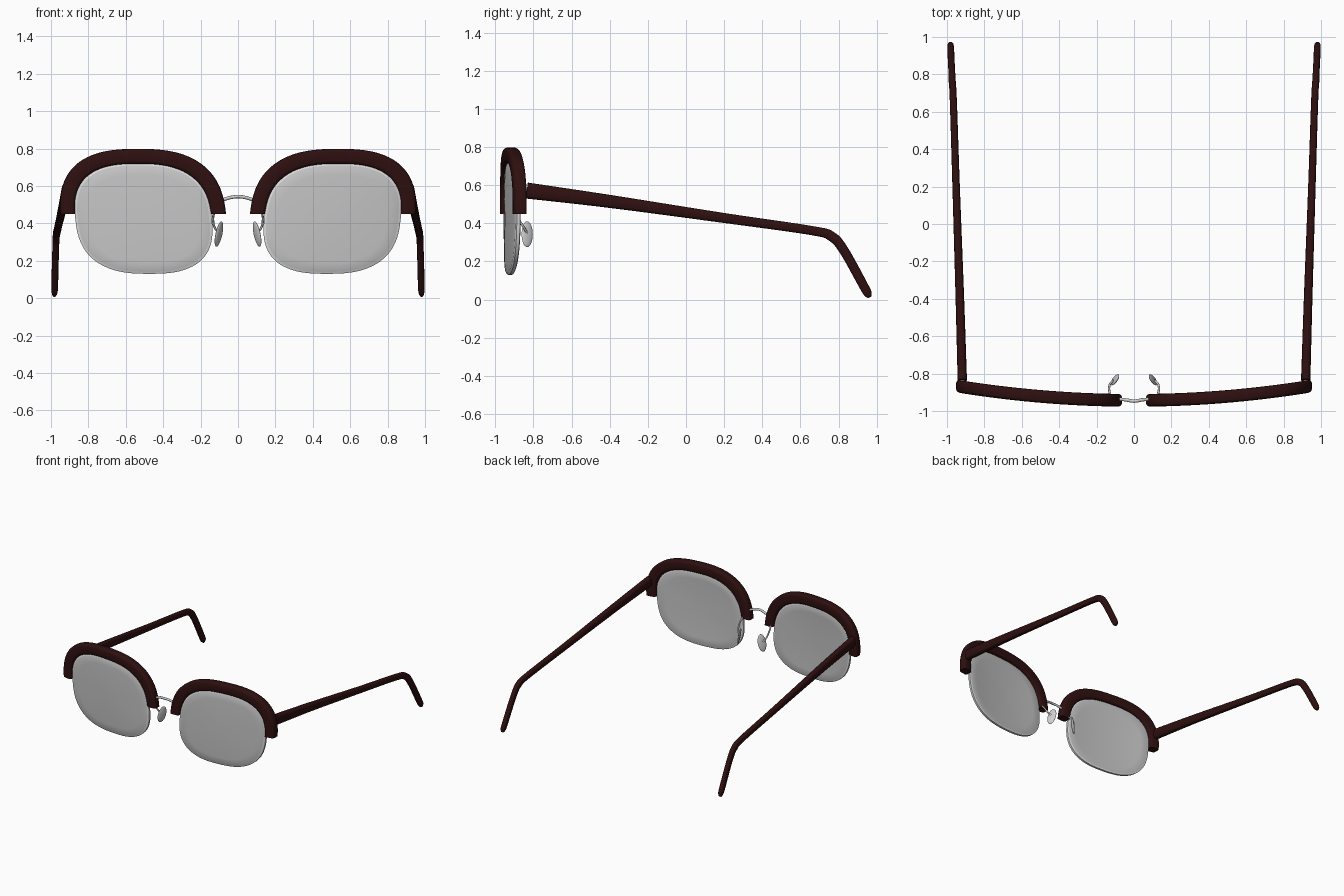
import bpy, bmesh
from math import sin, cos, pi, radians, copysign
from mathutils import Vector, Matrix

default = bpy.data.objects.get("Cube")
if default:
    bpy.data.objects.remove(default)


def material(name, color, rough=0.5):
    m = bpy.data.materials.new(name)
    m.use_nodes = True
    m.diffuse_color = (*color, 1)
    bsdf = m.node_tree.nodes["Principled BSDF"]
    bsdf.inputs["Base Color"].default_value = (*color, 1)
    bsdf.inputs["Roughness"].default_value = rough
    return m


BROWN = material("dark red brown", (0.028, 0.005, 0.005))
LENS = material("lens grey", (0.56, 0.56, 0.56), 0.2)
RIM = material("pale rim", (0.72, 0.72, 0.72))
SILVER = material("silver", (0.62, 0.62, 0.62), 0.3)


def loft(name, rings, mats, angle=40):
    """Skin a list of equal closed rings and cap both ends."""
    bm = bmesh.new()
    rows = [[bm.verts.new(p) for p in ring] for ring in rings]
    for a, b in zip(rows, rows[1:]):
        for i in range(len(a)):
            j = (i + 1) % len(a)
            bm.faces.new((a[i], a[j], b[j], b[i]))
    bm.faces.new(rows[0])
    bm.faces.new(rows[-1])
    bmesh.ops.recalc_face_normals(bm, faces=bm.faces)
    return finish(name, bm, mats, angle)


def finish(name, bm, mats, angle=40):
    mesh = bpy.data.meshes.new(name)
    bm.to_mesh(mesh)
    bm.free()
    for m in mats:
        mesh.materials.append(m)
    obj = bpy.data.objects.new(name, mesh)
    bpy.context.collection.objects.link(obj)
    bpy.ops.object.select_all(action="DESELECT")
    obj.select_set(True)
    bpy.context.view_layer.objects.active = obj
    bpy.ops.object.shade_smooth_by_angle(angle=radians(angle))
    return obj


def spow(v, e):
    return copysign(abs(v) ** e, v)


def smooth_path(points, steps=8):
    """Catmull-Rom path through vectors of any size."""
    pts = [Vector(p) for p in points]
    pts = [2 * pts[0] - pts[1]] + pts + [2 * pts[-1] - pts[-2]]
    out = []
    for a, b, c, d in zip(pts, pts[1:], pts[2:], pts[3:]):
        for k in range(steps):
            t = k / steps
            out.append(0.5 * (2 * b + (c - a) * t + (2 * a - 5 * b + 4 * c - d) * t * t
                              + (3 * b - a - 3 * c + d) * t ** 3))
    return out + [pts[-2]]


def wire(name, points, radius, mat):
    path = smooth_path(points)
    rings = []
    for i, p in enumerate(path):
        d = (path[min(i + 1, len(path) - 1)] - path[max(i - 1, 0)]).normalized()
        u = d.cross(Vector((0.1, 0.2, 1))).normalized()
        v = d.cross(u)
        rings.append([p + radius * (u * cos(a) + v * sin(a))
                      for a in (2 * pi * k / 10 for k in range(10))])
    return loft(name, rings, [mat])


# Lens outline, bowed backwards towards the temples
def bow(x):
    return -0.943 + 0.085 * x * x


def outline(t, grow=0.0, scale=1.0):
    c, s = spow(cos(t), 0.76), spow(sin(t), 0.76)
    x = (0.365 + grow) * c * scale + 0.03 * s * scale
    return 0.505 + x, 0.425 + (0.295 + grow) * s * scale


def lens_ring(side, scale, dy, n=72):
    ring = []
    for k in range(n):
        x, z = outline(2 * pi * k / n, scale=scale)
        bulge = 0.008 * (1 - scale * scale)
        ring.append((side * x, bow(x) + dy - bulge, z))
    return ring


# Brow bar: rounded rectangle section swept over the upper outline
BROW_BOTTOM = 0.45


def brow_rings(side, n=56):
    rings = []
    for k in range(n + 1):
        t = 0.025 + (pi - 0.05) * k / n
        ring = []
        for j in range(20):
            a = 2 * pi * j / 20
            grow = 0.038 + 0.04 * spow(cos(a), 0.5)
            x, z = outline(t, grow)
            y = bow(x) + 0.034 * spow(sin(a), 0.5)
            if k in (0, n):
                z = BROW_BOTTOM
            ring.append((side * x, y, max(z, BROW_BOTTOM)))
        rings.append(ring)
    return rings


# Temple stations: x, y, z, half width, half height
TEMPLE = [(0.918, -0.835, 0.572, 0.025, 0.042), (0.931, -0.4, 0.515, 0.023, 0.034),
          (0.951, 0.2, 0.428, 0.02, 0.026), (0.966, 0.66, 0.362, 0.019, 0.024),
          (0.972, 0.765, 0.33, 0.019, 0.026), (0.975, 0.83, 0.255, 0.018, 0.025),
          (0.98, 0.935, 0.066, 0.018, 0.024), (0.981, 0.955, 0.029, 0.015, 0.02),
          (0.982, 0.964, 0.012, 0.008, 0.01)]


def temple_rings(side):
    centres = []
    for a, b in zip(TEMPLE, TEMPLE[1:]):
        centres += [Vector(a).lerp(Vector(b), k / 4) for k in range(4)]
    centres = smooth_path(TEMPLE, 6)
    rings = []
    for i, c in enumerate(centres):
        d = centres[min(i + 1, len(centres) - 1)] - centres[max(i - 1, 0)]
        d = Vector((0, d[1], d[2])).normalized()
        up = Vector((0, -d.z, d.y))
        ring = []
        for j in range(16):
            a = 2 * pi * j / 16
            p = Vector((c[0] + c[3] * spow(cos(a), 0.7), c[1], c[2])) + up * c[4] * spow(sin(a), 0.7)
            ring.append((side * p.x, p.y, p.z))
        rings.append(ring)
    return rings


def nose_pad(name, side):
    bm = bmesh.new()
    bmesh.ops.create_uvsphere(bm, u_segments=20, v_segments=12, radius=1)
    long_axis = Vector((-0.2, 0, 1)).normalized()
    wide_axis = Vector((-0.5, 0.85, 0)).normalized()
    thin_axis = wide_axis.cross(long_axis).normalized()
    basis = Matrix((wide_axis * 0.034, thin_axis * 0.009, long_axis * 0.069)).transposed()
    for v in bm.verts:
        v.co = basis @ v.co + Vector((0.102, -0.833, 0.343))
        v.co.x *= side
    bmesh.ops.recalc_face_normals(bm, faces=bm.faces)
    finish(name, bm, [SILVER])


for label, side in (("left", 1), ("right", -1)):
    # Lens with a chamfered pale edge
    half = 0.014
    inner = [1.0 - 0.035, 0.8, 0.6, 0.4, 0.2, 0.04]
    rings = [lens_ring(side, s, -half) for s in reversed(inner)]
    rings += [lens_ring(side, 1.0, -half * 0.6), lens_ring(side, 1.0, half * 0.6)]
    rings += [lens_ring(side, s, half) for s in inner]
    lens = loft(label + "_lens", rings, [LENS, RIM], 30)
    n = 72
    first = (len(inner) - 1) * n
    for f in lens.data.polygons:
        if first <= f.index < first + 3 * n:
            f.material_index = 1

    loft(label + "_brow_bar", brow_rings(side), [BROWN], 50)
    loft(label + "_temple", temple_rings(side), [BROWN], 50)
    nose_pad(label + "_nose_pad", side)
    wire(label + "_nose_pad_arm", [(side * x, y, z) for x, y, z in (
        (0.125, -0.92, 0.465), (0.133, -0.885, 0.43), (0.128, -0.855, 0.385),
        (0.106, -0.834, 0.35))], 0.006, SILVER)

    # Hinge barrel and plate between brow bar and temple
    wire(label + "_hinge_pin", [(side * 0.918, -0.845, 0.54), (side * 0.918, -0.845, 0.605)],
         0.009, SILVER)
    wire(label + "_hinge_tab", [(side * 0.918, -0.88, 0.572), (side * 0.918, -0.82, 0.572)],
         0.012, SILVER)

# Bridge wire joining the brow bars
wire("bridge", [(-0.09, -0.935, 0.522), (-0.045, -0.94, 0.537), (0, -0.947, 0.543),
                (0.045, -0.94, 0.537), (0.09, -0.935, 0.522)], 0.009, SILVER)
